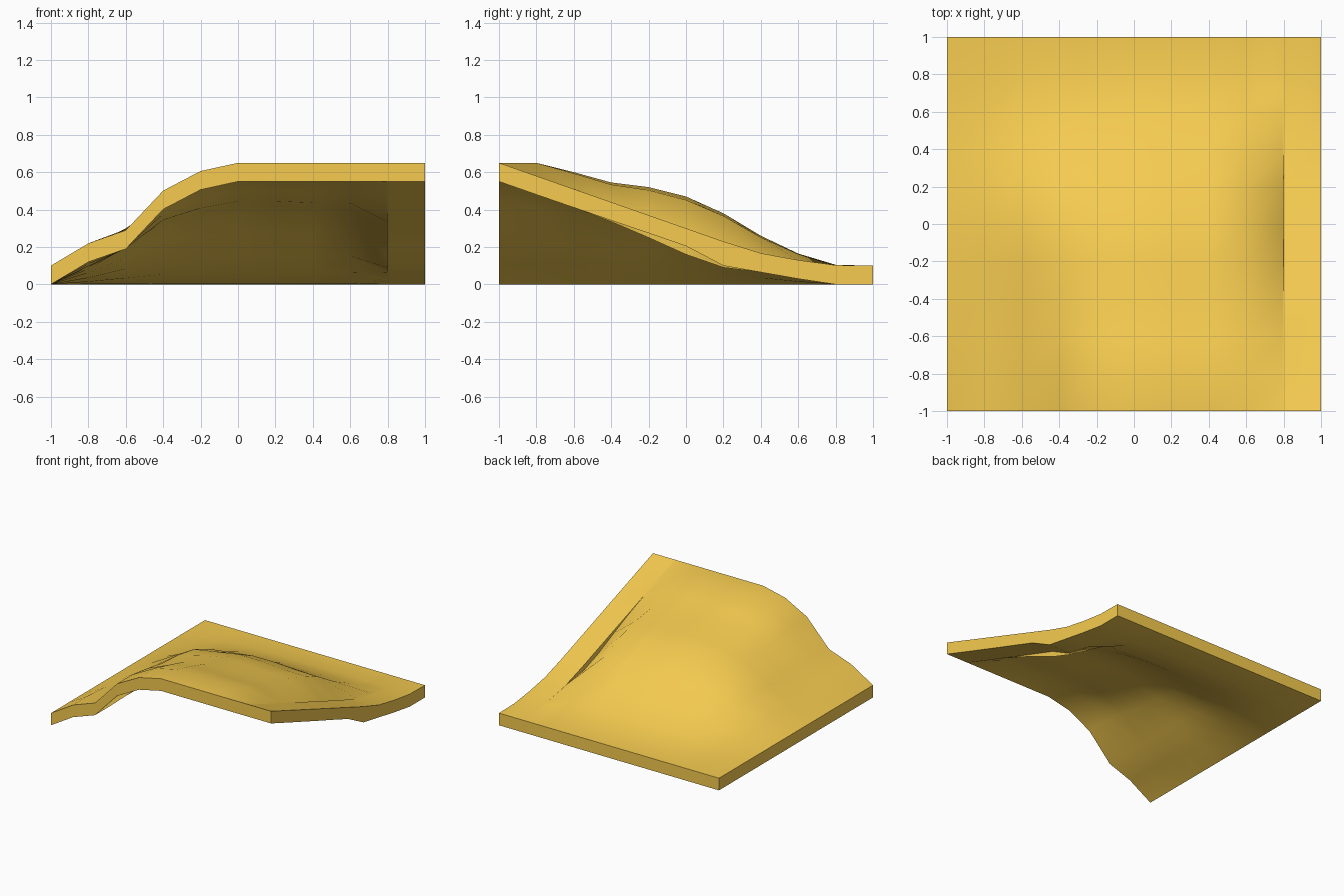
import bpy, bmesh, math

if "Cube" in bpy.data.objects:
    bpy.data.objects.remove(bpy.data.objects["Cube"])

THICK = 0.1
# columns every 0.2, with a doubled one where the hill meets the side ramp
xs = [-1, -.8, -.6, -.4, -.2, 0, .2, .4, .6, .798, .8, 1]
ys = [-1 + .2 * k for k in range(11)]

# ridge height of the underside for each row, front to back
ridge = [.55, .55, .50, .445, .42, .37, .28, .16, .065, .005, 0]
# share of the ridge height across x, at the front and at the back
front = [0, .218, .345, .73, .92, 1, 1, 1, 1]
back = [0, .22, .52, .82, .91, 1, 1, .96, .95]
# hill edge that dips below the ramp
dip = [.55, .48, .411, .335, .25, .16, .09, .065, .03, 0, 0]
# straight ramp along the right side: underside and top
ramp_low = [.55, .48, .411, .342, .274, .205, .10, .065, .03, 0, 0]
ramp_top = [.65, .58, .51, .44, .37, .30, .23, .167, .13, .103, .10]


def heights(i, j):
    """Underside and top height at column i, row j."""
    if i >= 10:
        return ramp_low[j], ramp_top[j]
    if i == 9:
        return dip[j], dip[j] + THICK
    t = min(max(j - 1, 0) / 4, 1)
    low = ridge[j] * (front[i] * (1 - t) + back[i] * t)
    return low, low + THICK


bm = bmesh.new()
low, top = {}, {}
for i, x in enumerate(xs):
    for j, y in enumerate(ys):
        a, b = heights(i, j)
        low[i, j] = bm.verts.new((x, y, a))
        top[i, j] = bm.verts.new((x, y, b))

# upper and lower skins
U, V = len(xs) - 1, len(ys) - 1
for i in range(U):
    for j in range(V):
        ring = [(i, j), (i + 1, j), (i + 1, j + 1), (i, j + 1)]
        bm.faces.new([top[k] for k in ring])
        bm.faces.new([low[k] for k in reversed(ring)])

# rim walls
rim = ([(k, 0) for k in range(U)] + [(U, k) for k in range(V)]
       + [(U - k, V) for k in range(U)] + [(0, V - k) for k in range(V)])
for p, q in zip(rim, rim[1:] + rim[:1]):
    bm.faces.new([low[p], low[q], top[q], top[p]])

bmesh.ops.recalc_face_normals(bm, faces=bm.faces)
mesh = bpy.data.meshes.new("terrain_tile")
bm.to_mesh(mesh)
bm.free()
tile = bpy.data.objects.new("terrain_tile", mesh)
bpy.context.collection.objects.link(tile)

# sand yellow
mat = bpy.data.materials.new("sand_yellow")
mat.diffuse_color = (.92, .60, .08, 1)
mat.use_nodes = True
mat.node_tree.nodes["Principled BSDF"].inputs["Base Color"].default_value = mat.diffuse_color
mesh.materials.append(mat)

# smooth hills, crisp rim
bpy.context.view_layer.objects.active = tile
tile.select_set(True)
bpy.ops.object.shade_smooth_by_angle(angle=math.radians(40))
